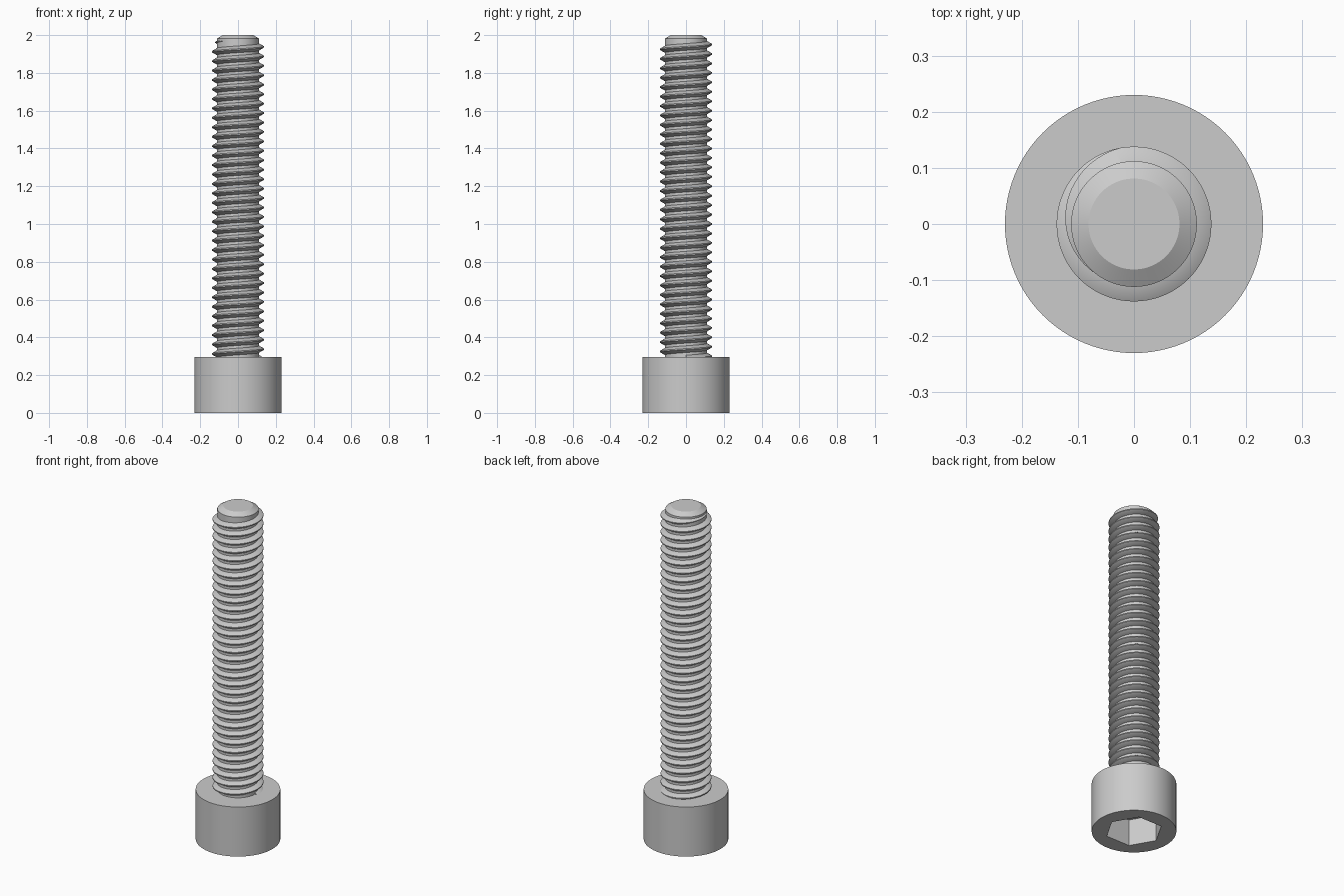
import bpy, bmesh
from math import pi, cos, sin, radians

if "Cube" in bpy.data.objects:
    bpy.data.objects.remove(bpy.data.objects["Cube"], do_unlink=True)

HEAD_R, HEAD_H = 0.23, 0.297
ROOT_R, CREST_R, PITCH = 0.112, 0.138, 0.05
SEG = 96

steel = bpy.data.materials.new("grey steel")
steel.use_nodes = True
steel.diffuse_color = (0.6, 0.6, 0.6, 1)
steel.node_tree.nodes["Principled BSDF"].inputs["Base Color"].default_value = (0.6, 0.6, 0.6, 1)


def finish(name, bm):
    """Turn a bmesh into an object, smooth with sharp edges kept."""
    bmesh.ops.recalc_face_normals(bm, faces=bm.faces[:])
    mesh = bpy.data.meshes.new(name)
    bm.to_mesh(mesh)
    bm.free()
    mesh.materials.append(steel)
    mesh.shade_smooth()
    mesh.set_sharp_from_angle(angle=radians(30))
    obj = bpy.data.objects.new(name, mesh)
    bpy.context.scene.collection.objects.link(obj)
    return obj


def skin(bm, rings, closed_ends=True):
    """Join successive closed rings of points into a capped tube."""
    rows = [[bm.verts.new(p) for p in ring] for ring in rings]
    for a, b in zip(rows, rows[1:]):
        n = len(a)
        for i in range(n):
            j = (i + 1) % n
            bm.faces.new((a[i], a[j], b[j], b[i]))
    if closed_ends:
        bm.faces.new(rows[0])
        bm.faces.new(rows[-1])


def ring(radius, z, sides=SEG):
    return [(radius * cos(2 * pi * i / sides), radius * sin(2 * pi * i / sides), z)
            for i in range(sides)]


def lathe(name, profile, sides=SEG):
    bm = bmesh.new()
    skin(bm, [ring(r, z, sides) for r, z in profile])
    return finish(name, bm)


# Cylindrical head with a hexagonal key socket in its underside
head = lathe("head", [(HEAD_R, 0), (HEAD_R, HEAD_H)])
cutter = lathe("socket_cutter", [(0.157, -0.05), (0.157, 0.16)], 6)
cutter.hide_render = True
cut = head.modifiers.new("socket", "BOOLEAN")
cut.operation = "DIFFERENCE"
cut.solver = "EXACT"
cut.object = cutter
bpy.context.view_layer.objects.active = head
bpy.ops.object.modifier_apply(modifier=cut.name)
bpy.data.objects.remove(cutter, do_unlink=True)
head.data.set_sharp_from_angle(angle=radians(30))

# Shank core with a chamfered tip
lathe("shank", [(ROOT_R, HEAD_H - 0.03), (ROOT_R, 1.981), (0.081, 2.0)])

# Right-handed helical thread, fading out near the tip
STEPS = 72
END_ANGLE, END_Z, FADE = radians(230), 1.9694, radians(130)
turns = (END_Z - HEAD_H + 0.01) / PITCH
sections = []
for k in range(int(turns * STEPS) + 1):
    back = 2 * pi * k / STEPS
    a = END_ANGLE - back
    z = END_Z - PITCH * back / (2 * pi)
    s = max(0.02, min(1, back / FADE))
    crest = ROOT_R + (CREST_R - ROOT_R) * s
    base, tip = 0.018 * s, 0.003 * s
    profile = [(ROOT_R - 0.004, -base), (ROOT_R, -base), (crest, -tip),
               (crest, tip), (ROOT_R, base), (ROOT_R - 0.004, base)]
    sections.append([(r * cos(a), r * sin(a), z + dz) for r, dz in profile])
bm = bmesh.new()
skin(bm, sections)
finish("thread", bm)
